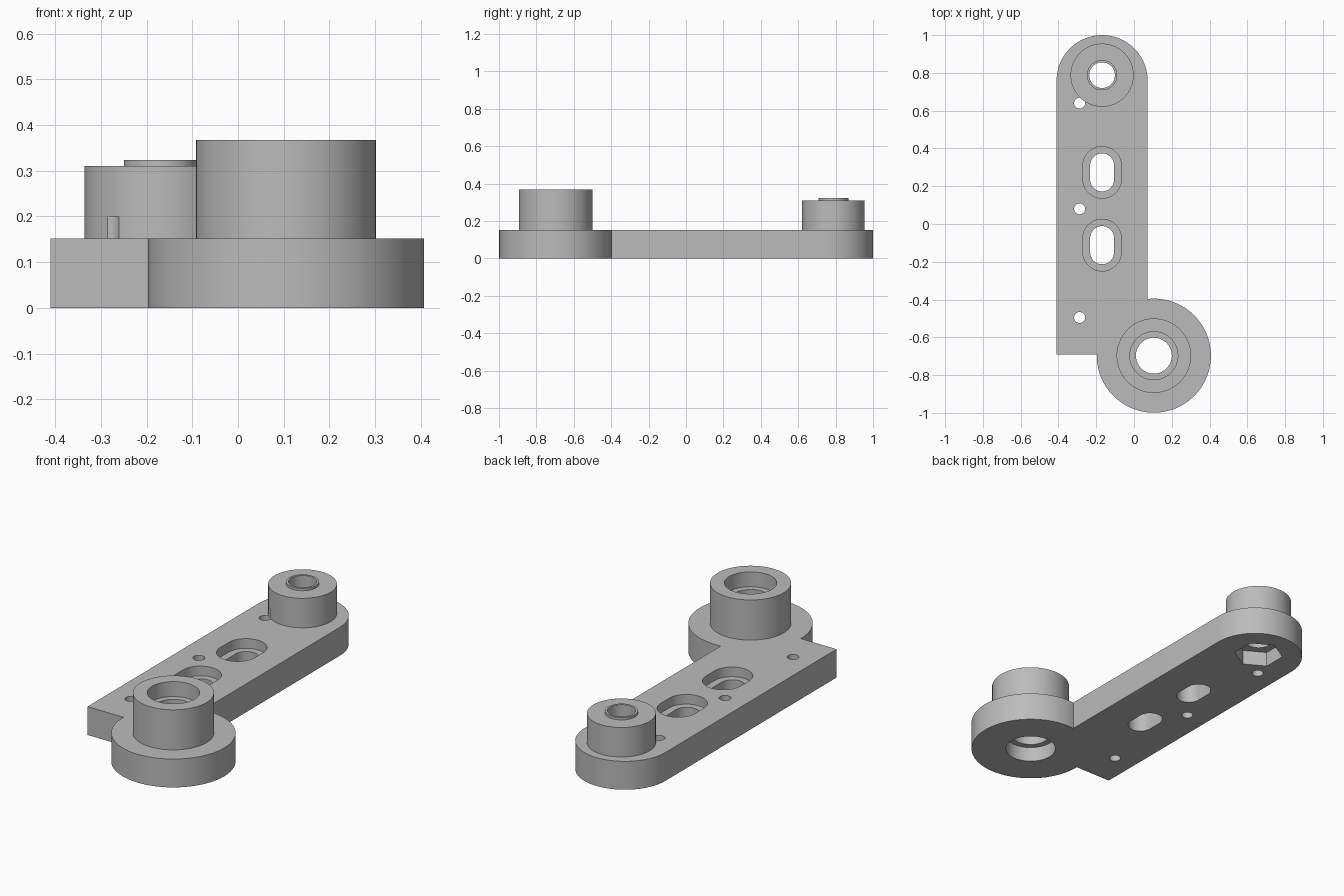
import bpy
import bmesh
from math import cos, sin, pi

cube = bpy.data.objects.get("Cube")
if cube:
    bpy.data.objects.remove(cube, do_unlink=True)

grey = bpy.data.materials.new("plain grey")
grey.use_nodes = True
colour = (0.5, 0.5, 0.5, 1)
grey.diffuse_color = colour
grey.node_tree.nodes["Principled BSDF"].inputs["Base Color"].default_value = colour


def arc(centre, radius, start=0.0, sweep=2 * pi, steps=96):
    """Points along an arc; a full turn leaves out the repeated end point."""
    count = steps if sweep >= 2 * pi else steps + 1
    return [(centre[0] + radius * cos(start + sweep * i / steps),
             centre[1] + radius * sin(start + sweep * i / steps)) for i in range(count)]


def slot(centre, radius, half_length):
    """Rounded slot running along y."""
    x, y = centre
    return (arc((x, y + half_length), radius, 0, pi, 32)
            + arc((x, y - half_length), radius, pi, pi, 32))


def prism(name, outline, bottom, top):
    bm = bmesh.new()
    face = bm.faces.new([bm.verts.new((x, y, bottom)) for x, y in outline])
    extruded = bmesh.ops.extrude_face_region(bm, geom=[face])["geom"]
    verts = [v for v in extruded if isinstance(v, bmesh.types.BMVert)]
    bmesh.ops.translate(bm, verts=verts, vec=(0, 0, top - bottom))
    bmesh.ops.recalc_face_normals(bm, faces=bm.faces)
    mesh = bpy.data.meshes.new(name)
    bm.to_mesh(mesh)
    bm.free()
    mesh.materials.append(grey)
    obj = bpy.data.objects.new(name, mesh)
    bpy.context.collection.objects.link(obj)
    return obj


def combine(body, tool, operation):
    """Apply a boolean to the body and discard the tool."""
    mod = body.modifiers.new(tool.name, "BOOLEAN")
    mod.object, mod.operation, mod.solver = tool, operation, "EXACT"
    bpy.context.view_layer.objects.active = body
    bpy.ops.object.modifier_apply(modifier=mod.name)
    bpy.data.objects.remove(tool, do_unlink=True)


THICK = 0.152
BAR_X = -0.169
hub = (0.105, -0.697)
pin = (BAR_X, 0.788)

# Flat arm with one rounded end
arm = prism("lever_arm", [(-0.41, -0.69), (0.072, -0.69)]
            + arc((BAR_X, 0.759), 0.241, 0, pi, 64), 0, THICK)

# Hub disc, hub collar, bolt boss and its raised lip
for name, centre, radius, bottom, top in (
        ("hub_disc", hub, 0.302, 0, THICK),
        ("hub_collar", hub, 0.197, 0.05, 0.367),
        ("bolt_boss", pin, 0.167, 0.1, 0.31),
        ("boss_lip", pin, 0.08, 0.2, 0.323)):
    combine(arm, prism(name, arc(centre, radius), bottom, top), "UNION")

# Hub bore with a bearing seat at each end, and the bolt hole
for name, centre, radius, bottom, top in (
        ("hub_bore", hub, 0.095, -0.1, 0.5),
        ("upper_seat", hub, 0.127, 0.287, 0.5),
        ("lower_seat", hub, 0.127, -0.1, 0.08),
        ("bolt_hole", pin, 0.068, -0.1, 0.5)):
    combine(arm, prism(name, arc(centre, radius), bottom, top), "DIFFERENCE")

# Hexagonal nut pocket underneath
combine(arm, prism("nut_pocket", arc(pin, 0.124, pi / 6, steps=6), -0.1, 0.08), "DIFFERENCE")

# Two stepped slots
for y in (0.273, -0.112):
    combine(arm, prism("slot_hole", slot((BAR_X, y), 0.063, 0.038), -0.1, 0.3), "DIFFERENCE")
    combine(arm, prism("slot_recess", slot((BAR_X, y), 0.102, 0.035), 0.1, 0.3), "DIFFERENCE")

# Row of small holes along one edge
for y in (0.64, 0.08, -0.495):
    combine(arm, prism("small_hole", arc((-0.288, y), 0.029, steps=32), -0.1, 0.2), "DIFFERENCE")

bpy.ops.object.select_all(action="DESELECT")
arm.select_set(True)
bpy.context.view_layer.objects.active = arm
bpy.ops.object.shade_smooth_by_angle()
